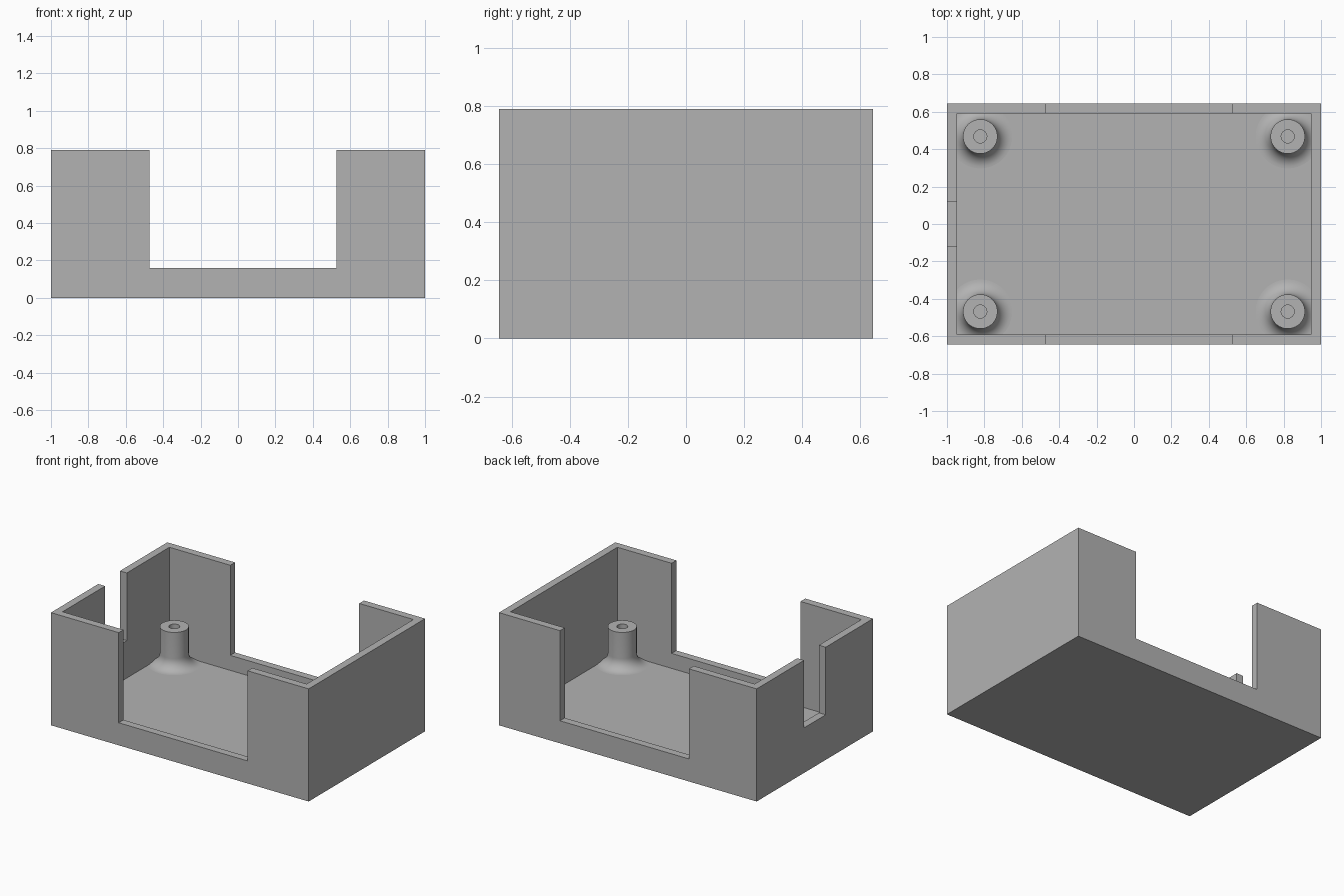
import bpy, bmesh, math
from mathutils import Matrix, Vector

if "Cube" in bpy.data.objects:
    bpy.data.objects.remove(bpy.data.objects["Cube"], do_unlink=True)

WALL = 0.053
HALF_Y, HEIGHT = 0.645, 0.79
POST_X, POST_Y, POST_TOP = 0.822, 0.468, 0.316
POST_R, HOLE_R, FILLET = 0.092, 0.035, 0.079

grey = bpy.data.materials.new("plain grey")
grey.use_nodes = True
grey.diffuse_color = (0.45, 0.45, 0.45, 1)
grey.node_tree.nodes["Principled BSDF"].inputs["Base Color"].default_value = grey.diffuse_color


def make_object(name, bm):
    bmesh.ops.recalc_face_normals(bm, faces=bm.faces)
    mesh = bpy.data.meshes.new(name)
    bm.to_mesh(mesh)
    bm.free()
    mesh.materials.append(grey)
    obj = bpy.data.objects.new(name, mesh)
    bpy.context.collection.objects.link(obj)
    return obj


def box(name, low, high):
    low, high = Vector(low), Vector(high)
    bm = bmesh.new()
    size = Matrix.Diagonal((*(high - low), 1))
    bmesh.ops.create_cube(bm, size=1, matrix=Matrix.Translation((low + high) / 2) @ size)
    return make_object(name, bm)


def select_only(obj):
    bpy.ops.object.select_all(action="DESELECT")
    obj.select_set(True)
    bpy.context.view_layer.objects.active = obj


def cut(target, cutter):
    mod = target.modifiers.new("cut", "BOOLEAN")
    mod.operation, mod.solver, mod.object = "DIFFERENCE", "EXACT", cutter
    select_only(target)
    bpy.ops.object.modifier_apply(modifier=mod.name)
    bpy.data.objects.remove(cutter, do_unlink=True)


# Open tray: hollow, wide opening through front and back, slot in the right wall
case = box("case", (-1, -HALF_Y, 0), (1, HALF_Y, HEIGHT))
cut(case, box("hollow", (WALL - 1, WALL - HALF_Y, WALL), (1 - WALL, HALF_Y - WALL, 1)))
cut(case, box("wide_opening", (-0.474, -1, 0.158), (0.526, 1, 1)))
cut(case, box("side_slot", (-1.2, -0.12, 0.316), (-0.8, 0.12, 1)))

# Hollow screw post with a flared foot, turned around its axis
buried = WALL - 0.01
profile = [(HOLE_R, buried), (HOLE_R, POST_TOP), (POST_R, POST_TOP)]
for i in range(11):
    a = math.radians(9 * i)
    profile.append((POST_R + FILLET * (1 - math.cos(a)),
                    WALL + FILLET * (1 - math.sin(a))))
profile.append((POST_R + FILLET, buried))


def screw_post(name, x, y):
    bm = bmesh.new()
    verts = [bm.verts.new((r, 0, z)) for r, z in profile]
    edges = [bm.edges.new((v, verts[(i + 1) % len(verts)])) for i, v in enumerate(verts)]
    bmesh.ops.spin(bm, geom=verts + edges, cent=(0, 0, 0), axis=(0, 0, 1),
                   angle=2 * math.pi, steps=64)
    bmesh.ops.remove_doubles(bm, verts=bm.verts, dist=0.0001)
    post = make_object(name, bm)
    post.location = (x, y, 0)
    select_only(post)
    bpy.ops.object.shade_smooth_by_angle(angle=math.radians(30))


for depth, sy in (("front", -1), ("back", 1)):
    for side, sx in (("right", -1), ("left", 1)):
        screw_post(f"{depth}_{side}_screw_post", sx * POST_X, sy * POST_Y)
